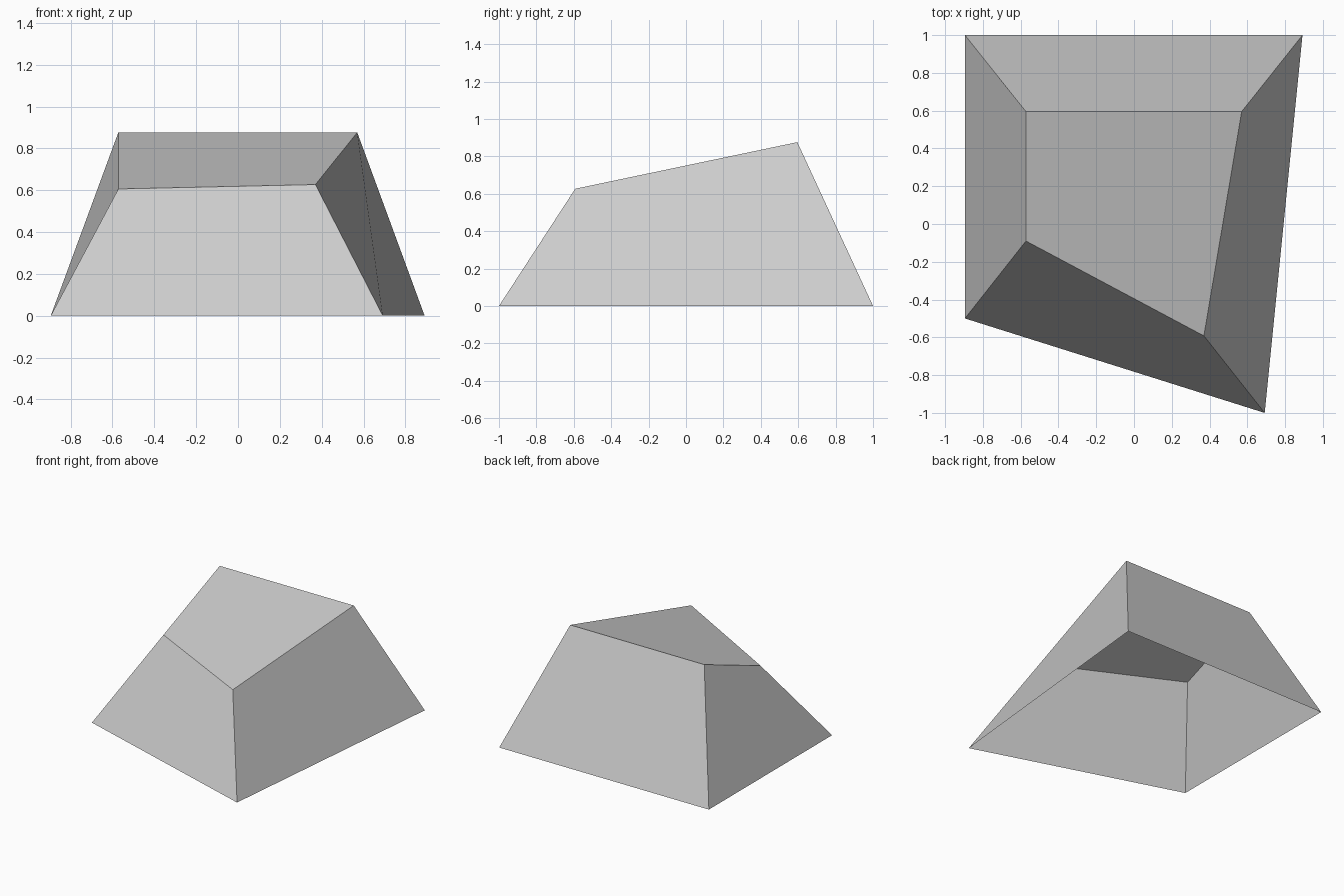
import bpy
import bmesh

# Remove the default object
cube = bpy.data.objects.get("Cube")
if cube:
    bpy.data.objects.remove(cube, do_unlink=True)

# Plain grey material
grey = bpy.data.materials.new("mid_grey")
grey.use_nodes = True
colour = (0.604, 0.604, 0.604, 1.0)
grey.diffuse_color = colour
grey.node_tree.nodes["Principled BSDF"].inputs["Base Color"].default_value = colour

# Outlines, counter-clockwise: back left, front left, front right, back right
base_outline = [(-0.895, 1.0, 0), (-0.895, -0.5, 0), (0.692, -1.0, 0), (0.892, 1.0, 0)]
roof_outline = [(-0.572, 0.595, 0.876), (-0.572, -0.09, 0.606),
                (0.37, -0.592, 0.627), (0.57, 0.595, 0.876)]

bm = bmesh.new()
base = [bm.verts.new(p) for p in base_outline]
roof = [bm.verts.new(p) for p in roof_outline]

# Sloped walls, each folded from its first base corner to the next roof corner
for i in range(4):
    j = (i + 1) % 4
    bm.faces.new((base[i], base[j], roof[j], roof[i]))

# Tilted roof, folded from front left to back right; the underside stays open
bm.faces.new(roof[1:] + roof[:1])

mesh = bpy.data.meshes.new("tapered_shell")
bm.to_mesh(mesh)
bm.free()
mesh.materials.append(grey)
shell = bpy.data.objects.new("tapered_shell", mesh)
bpy.context.collection.objects.link(shell)
